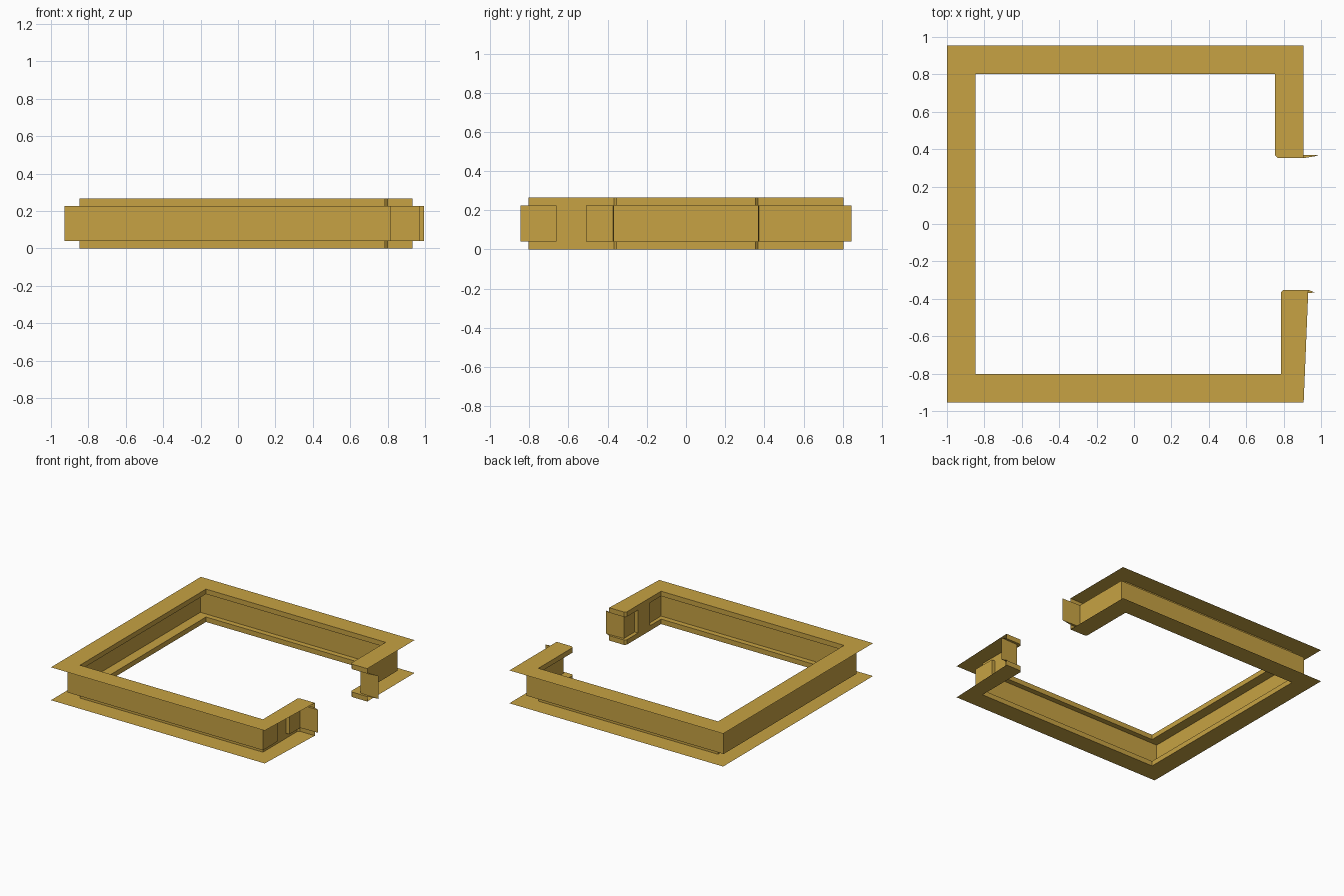
import bpy
import bmesh

default_cube = bpy.data.objects.get("Cube")
if default_cube:
    bpy.data.objects.remove(default_cube, do_unlink=True)

# Heights of the channel section
BOTTOM, LOWER_SHELF, UPPER_SHELF, TOP = 0.0, 0.04, 0.225, 0.265

# Plan positions of the flange edges, inner lips and web of each run
LEFT_OUT, LEFT_WEB, LEFT_LIP = -1.0, -0.928, -0.848
SIDE_OUT, SIDE_WEB, SIDE_LIP = 0.955, 0.846, 0.803
RIGHT_OUT = 0.907
FRONT_LIP, FRONT_WEB, FRONT_TIP = 0.785, 0.815, 0.932
BACK_LIP, BACK_WEB = 0.755, 0.832
GAP, ROUND = 0.352, 0.015


def material(name, colour):
    mat = bpy.data.materials.new(name)
    mat.use_nodes = True
    mat.diffuse_color = colour
    mat.node_tree.nodes["Principled BSDF"].inputs["Base Color"].default_value = colour
    return mat


def taper(y):
    """Outer edge of the slanted front return at a given y."""
    t = (y + SIDE_OUT) / (SIDE_OUT - GAP)
    return RIGHT_OUT + t * (FRONT_TIP - RIGHT_OUT)


def section(outer, lip, web):
    """Open channel section: flange, lip, shelf, web, shelf, lip, flange."""
    return [(*outer, TOP), (*lip, TOP), (*lip, UPPER_SHELF), (*web, UPPER_SHELF),
            (*web, LOWER_SHELF), (*lip, LOWER_SHELF), (*lip, BOTTOM), (*outer, BOTTOM)]


# Front return: tab end, rounded lip, flush middle panel between two pockets
tip = (FRONT_TIP, -GAP)
stations = [
    section(tip, tip, (0.97, -GAP - ROUND)),
    section(tip, (FRONT_LIP + ROUND, -GAP), (FRONT_WEB, -GAP - 0.02)),
    section(tip, (FRONT_LIP, -GAP - ROUND), (FRONT_WEB, -GAP - 0.02)),
]
for y, web in ((-0.51, FRONT_WEB), (-0.51, FRONT_LIP),
               (-0.66, FRONT_LIP), (-0.66, FRONT_WEB)):
    stations.append(section((taper(y), y), (FRONT_LIP, y), (web, y)))

# Four mitred corners
stations += [
    section((RIGHT_OUT, -SIDE_OUT), (FRONT_LIP, -SIDE_LIP), (FRONT_WEB, -SIDE_WEB)),
    section((LEFT_OUT, -SIDE_OUT), (LEFT_LIP, -SIDE_LIP), (LEFT_WEB, -SIDE_WEB)),
    section((LEFT_OUT, SIDE_OUT), (LEFT_LIP, SIDE_LIP), (LEFT_WEB, SIDE_WEB)),
    section((RIGHT_OUT, SIDE_OUT), (BACK_LIP, SIDE_LIP), (BACK_WEB, SIDE_WEB)),
]

# Back return: rounded lip and tab end
tip = (RIGHT_OUT, GAP)
stations += [
    section(tip, (BACK_LIP, GAP + ROUND), (BACK_WEB, GAP + 0.02)),
    section(tip, (BACK_LIP + ROUND, GAP), (BACK_WEB, GAP + 0.02)),
    section(tip, tip, (0.995, GAP + ROUND)),
]

# Skin the stations into one sheet
bm = bmesh.new()
rings = [[bm.verts.new(point) for point in station] for station in stations]
for ring, following in zip(rings, rings[1:]):
    for i in range(len(ring) - 1):
        bm.faces.new((ring[i], ring[i + 1], following[i + 1], following[i]))
bmesh.ops.remove_doubles(bm, verts=bm.verts[:], dist=0.0005)
bmesh.ops.dissolve_degenerate(bm, edges=bm.edges[:], dist=0.0005)
bmesh.ops.triangulate(bm, faces=[f for f in bm.faces if len(f.verts) > 3])

mesh = bpy.data.meshes.new("channel_frame")
bm.to_mesh(mesh)
bm.free()
mesh.materials.append(material("ochre", (0.571, 0.361, 0.056, 1.0)))
frame = bpy.data.objects.new("channel_frame", mesh)
bpy.context.collection.objects.link(frame)
